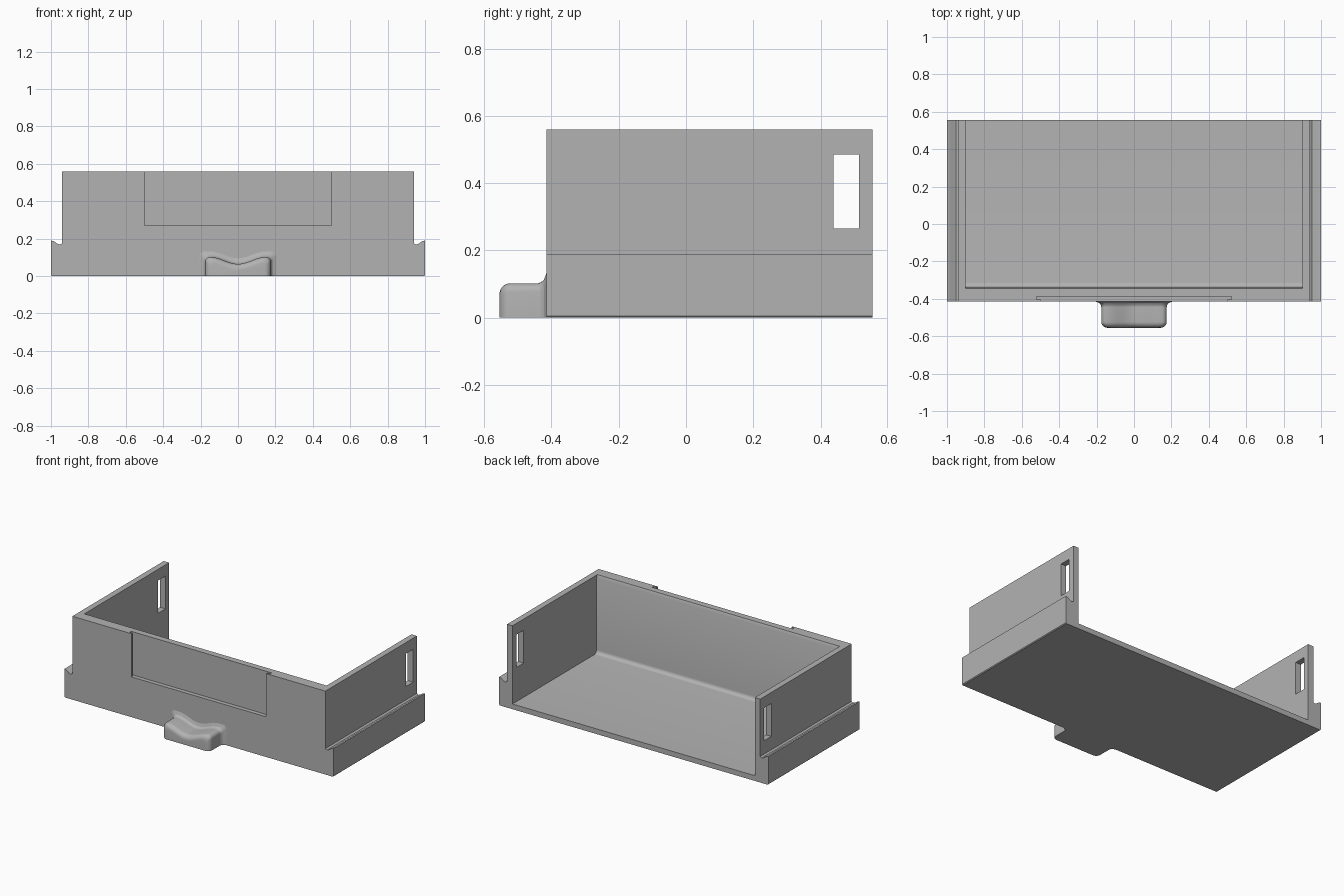
import bpy, bmesh, math
from mathutils import Vector

cube = bpy.data.objects.get("Cube")
if cube:
    bpy.data.objects.remove(cube)

grey = bpy.data.materials.new("plain grey")
grey.use_nodes = True
grey.diffuse_color = (0.45, 0.45, 0.45, 1)
grey.node_tree.nodes["Principled BSDF"].inputs["Base Color"].default_value = (0.45, 0.45, 0.45, 1)


def loft(name, rings):
    """Closed solid skinned through matching rings of points."""
    bm = bmesh.new()
    loops = [[bm.verts.new(p) for p in ring] for ring in rings]
    n = len(loops[0])
    for a, b in zip(loops, loops[1:]):
        for i in range(n):
            bm.faces.new((a[i], a[(i + 1) % n], b[(i + 1) % n], b[i]))
    bm.faces.new(loops[0])
    bm.faces.new(loops[-1])
    bmesh.ops.recalc_face_normals(bm, faces=bm.faces)
    mesh = bpy.data.meshes.new(name)
    bm.to_mesh(mesh)
    bm.free()
    mesh.materials.append(grey)
    obj = bpy.data.objects.new(name, mesh)
    bpy.context.collection.objects.link(obj)
    return obj


def prism(name, profile, axis, start, end):
    """Extrude a 2D profile along x, y or z."""
    def place(p, d):
        v = list(p)
        v.insert("xyz".index(axis), d)
        return Vector(v)
    return loft(name, [[place(p, d) for p in profile] for d in (start, end)])


def box(name, x, y, z):
    return prism(name, [(x[0], y[0]), (x[1], y[0]), (x[1], y[1]), (x[0], y[1])], "z", *z)


def cut(target, cutter):
    cutter.hide_render = True
    cutter.hide_viewport = True
    mod = target.modifiers.new(cutter.name, "BOOLEAN")
    mod.operation = "DIFFERENCE"
    mod.solver = "EXACT"
    mod.object = cutter


FRONT, BACK, TOP, FLOOR = -0.415, 0.555, 0.56, 0.035

# Solid tray with a grooved ledge along each side
half = [(0.995, 0), (1, 0.005), (1, 0.19), (0.985, 0.187), (0.966, 0.173),
        (0.952, 0.168), (0.94, 0.175), (0.94, TOP)]
tray = prism("tray", half + [(-x, z) for x, z in reversed(half)], "y", FRONT, BACK)

# Inner cavity, open at the back, rounded where floor meets front wall
r, wall = 0.025, -0.337
fillet = [(wall + r - r * math.sin(a), FLOOR + r - r * math.cos(a))
          for a in (math.radians(15 * i) for i in range(7))]
cavity = prism("cavity_cutter",
               [(0.7, 0.7), (0.7, FLOOR)] + fillet
               + [(wall, TOP - 0.02), (-0.345, TOP), (-0.345, 0.7)],
               "x", -0.9, 0.9)
cut(tray, cavity)

# Slot in the front wall with a wider back
slot = [(0.5, -0.5), (0.5, -0.403), (0.522, -0.403), (0.522, -0.387)]
cut(tray, prism("slot_cutter", slot + [(-x, y) for x, y in reversed(slot)], "z", 0.27, 0.7))

# Side windows near the back
for side, name in ((-1, "right"), (1, "left")):
    cut(tray, box(name + "_window_cutter", sorted((side * 0.8, side * 1.1)),
                  (0.438, 0.515), (0.265, 0.485)))


def tab_ring(y, off):
    """Saddle-topped outline, grown or shrunk by an offset."""
    w, c = 0.175 + off, 0.025
    top = lambda x: 0.065 + off + 0.037 * math.sin(min(1, abs(x) / 0.15) * math.pi / 2) ** 2
    inner = w - c
    pts = [(w, 0)]
    for i in range(6):
        a = math.radians(18 * i)
        pts.append((inner + c * math.cos(a), top(inner) - c + c * math.sin(a)))
    pts += [(inner * (1 - i / 10), top(inner * (1 - i / 10))) for i in range(1, 10)]
    pts += [(0, top(0))] + [(-x, z) for x, z in reversed(pts)]
    return [Vector((x, y, z)) for x, z in pts]


# Finger tab blending into the front wall
steps = [math.radians(15 * i) for i in range(7)]
f, e = 0.03, 0.032
rings = [tab_ring(FRONT + 0.01, f)]
rings += [tab_ring(FRONT - f * math.sin(a), f - f * math.sin(math.acos(1 - math.sin(a)))) for a in steps]
rings += [tab_ring(-0.555 + e - e * math.sin(a), e * math.cos(a) - e) for a in steps]
tab = loft("finger_tab", rings)

for obj in (tray, tab):
    bpy.ops.object.select_all(action="DESELECT")
    obj.select_set(True)
    bpy.context.view_layer.objects.active = obj
    if obj is tray:
        for mod in list(obj.modifiers):
            bpy.ops.object.modifier_apply(modifier=mod.name)
    bpy.ops.object.shade_smooth_by_angle(angle=math.radians(28))

# Cutters are no longer needed
for obj in [o for o in bpy.data.objects if o.name.endswith("_cutter")]:
    bpy.data.objects.remove(obj)
